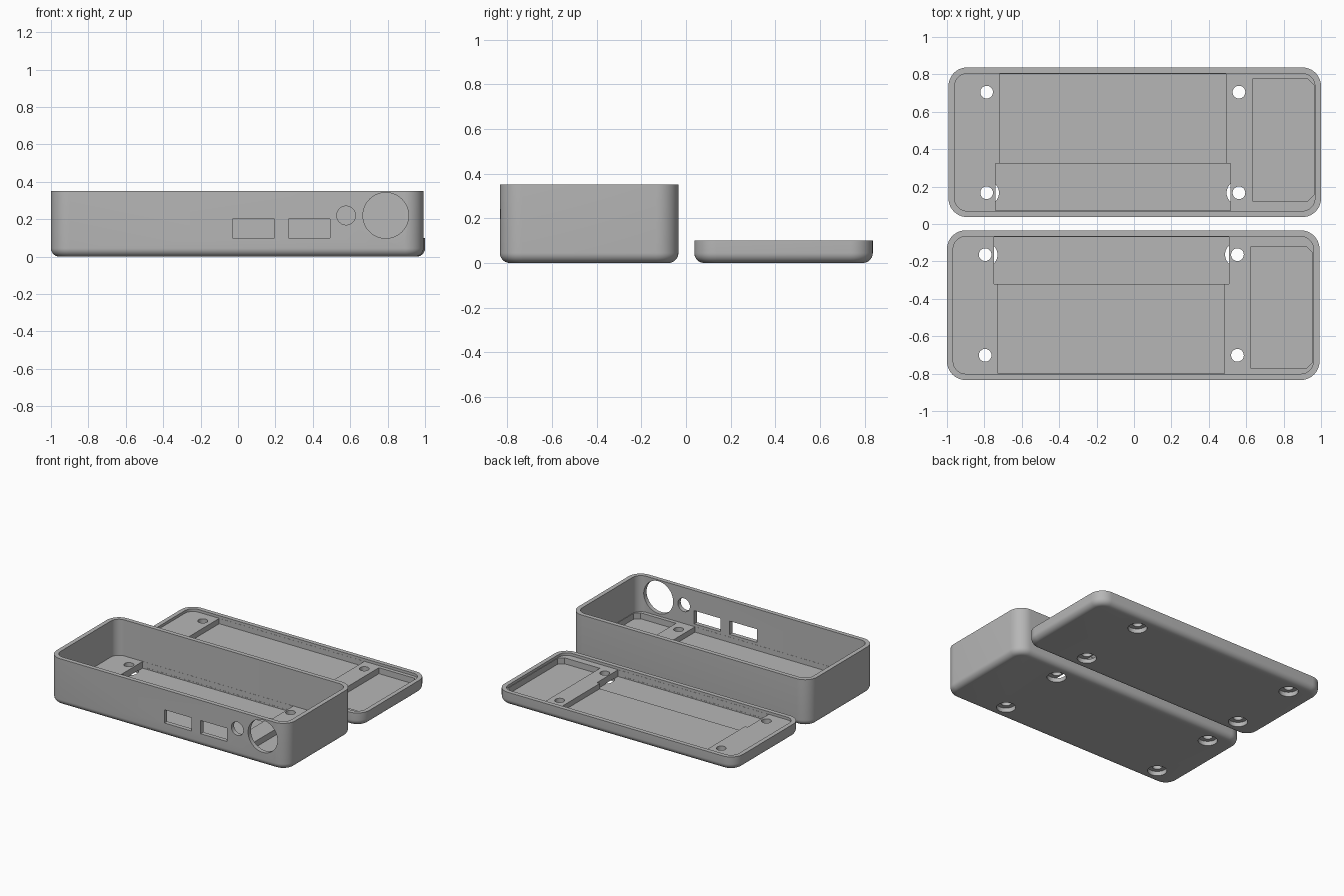
import bpy, bmesh
from math import sin, cos, pi, radians
from mathutils import Matrix

cube = bpy.data.objects.get("Cube")
if cube:
    bpy.data.objects.remove(cube, do_unlink=True)

grey = bpy.data.materials.new("plain grey")
grey.use_nodes = True
colour = (0.47, 0.47, 0.47, 1)
grey.diffuse_color = colour
grey.node_tree.nodes["Principled BSDF"].inputs["Base Color"].default_value = colour

HX, HY, WALL = 0.996, 0.4, 0.033
DECK, MAIN, RECESS, POCKET = 0.08, 0.04, 0.03, 0.035


def rounded_outline(hx, hy, r, steps=10):
    """Corner arcs of a rounded rectangle, anticlockwise."""
    points = []
    for q, (sx, sy) in enumerate([(1, 1), (-1, 1), (-1, -1), (1, -1)]):
        for i in range(steps + 1):
            a = (q + i / steps) * pi / 2
            points.append((sx * (hx - r) + r * cos(a), sy * (hy - r) + r * sin(a)))
    return points


def box_outline(x0, x1, y0, y1, cut=0.0):
    """Rectangle, with the two corners at its +x end cut off if asked."""
    if not cut:
        return [(x0, y0), (x1, y0), (x1, y1), (x0, y1)]
    return [(x0, y0), (x1 - cut, y0), (x1, y0 + cut),
            (x1, y1 - cut), (x1 - cut, y1), (x0, y1)]


def circle_outline(x, y, r, n=40):
    return [(x + r * cos(2 * pi * i / n), y + r * sin(2 * pi * i / n)) for i in range(n)]


def loft(name, rings, matrix=None):
    """Closed solid through rings of (outline, z)."""
    bm = bmesh.new()
    loops = [[bm.verts.new((x, y, z)) for x, y in pts] for pts, z in rings]
    n = len(loops[0])
    for low, high in zip(loops, loops[1:]):
        for i in range(n):
            j = (i + 1) % n
            bm.faces.new((low[i], low[j], high[j], high[i]))
    bm.faces.new(loops[0][::-1])
    bm.faces.new(loops[-1])
    if matrix:
        bm.transform(matrix)
    bmesh.ops.recalc_face_normals(bm, faces=bm.faces[:])
    mesh = bpy.data.meshes.new(name)
    bm.to_mesh(mesh)
    bm.free()
    obj = bpy.data.objects.new(name, mesh)
    bpy.context.collection.objects.link(obj)
    return obj


def prism(outline, z0, z1, matrix=None):
    return loft("cutter", [(outline, z0), (outline, z1)], matrix)


def carve(obj, cutters):
    """Subtract each cutter in turn, then discard the cutters."""
    for cutter in cutters:
        cutter.hide_render = True
        mod = obj.modifiers.new("cut", 'BOOLEAN')
        mod.operation, mod.solver, mod.object = 'DIFFERENCE', 'EXACT', cutter
    bpy.context.view_layer.update()
    evaluated = obj.evaluated_get(bpy.context.evaluated_depsgraph_get())
    mesh = bpy.data.meshes.new_from_object(evaluated)
    obj.modifiers.clear()
    obj.data = mesh
    for cutter in cutters:
        bpy.data.objects.remove(cutter, do_unlink=True)


def tray(name, height, extra=()):
    """Rounded tray with raised decks, a battery recess, a pocket and screw holes."""
    fillet, steps = 0.045, 8
    rings = []
    for i in range(steps + 1):
        a = i / steps * pi / 2
        inset = fillet * (1 - sin(a))
        rings.append((rounded_outline(HX - inset, HY - inset, 0.1 - inset),
                      fillet * (1 - cos(a))))
    rings.append((rounded_outline(HX, HY, 0.1), height))
    shell = loft(name, rings)

    inner = HY - WALL - 0.001
    cutters = [
        prism(rounded_outline(HX - WALL, HY - WALL, 0.067), DECK, height + 0.1),
        prism(box_outline(-0.723, 0.489, -inner, inner), MAIN, DECK + 0.01),
        prism(box_outline(-0.744, 0.513, 0.114, inner - 0.001), RECESS, DECK + 0.012),
        prism(box_outline(0.629, 0.959, -0.339, 0.315, 0.035), POCKET, DECK + 0.011),
    ]
    # Screw holes with a counterbore from below
    for x in (-0.792, 0.557):
        for y in (-0.268, 0.27):
            cutters.append(prism(circle_outline(x, y, 0.034), -0.1, DECK + 0.02))
            cutters.append(prism(circle_outline(x, y, 0.066), -0.1, 0.033))
    carve(shell, cutters + list(extra))
    return shell


# Front wall openings: two ports, a small button and a large round hole
through_wall = Matrix.Translation((0, -HY, 0)) @ Matrix.Rotation(radians(90), 4, 'X')
openings = [box_outline(-0.026, 0.2, 0.1, 0.2), box_outline(0.275, 0.497, 0.1, 0.2),
            circle_outline(0.582, 0.22, 0.05), circle_outline(0.794, 0.22, 0.122, 64)]
case_body = tray("case_body", 0.352,
                 [prism(o, -0.06, 0.06, through_wall) for o in openings])
case_body.data.transform(Matrix.Translation((-0.004, -0.434, 0)))

# The lid is a shallow mirrored twin
case_lid = tray("case_lid", 0.1)
case_lid.data.transform(Matrix.Translation((0.004, 0.437, 0)) @ Matrix.Scale(-1, 4, (0, 1, 0)))
case_lid.data.flip_normals()

for obj in (case_body, case_lid):
    obj.data.materials.clear()
    obj.data.materials.append(grey)
    for face in obj.data.polygons:
        face.material_index = 0
    bpy.ops.object.select_all(action='DESELECT')
    obj.select_set(True)
    bpy.context.view_layer.objects.active = obj
    bpy.ops.object.shade_smooth_by_angle(angle=radians(30))
